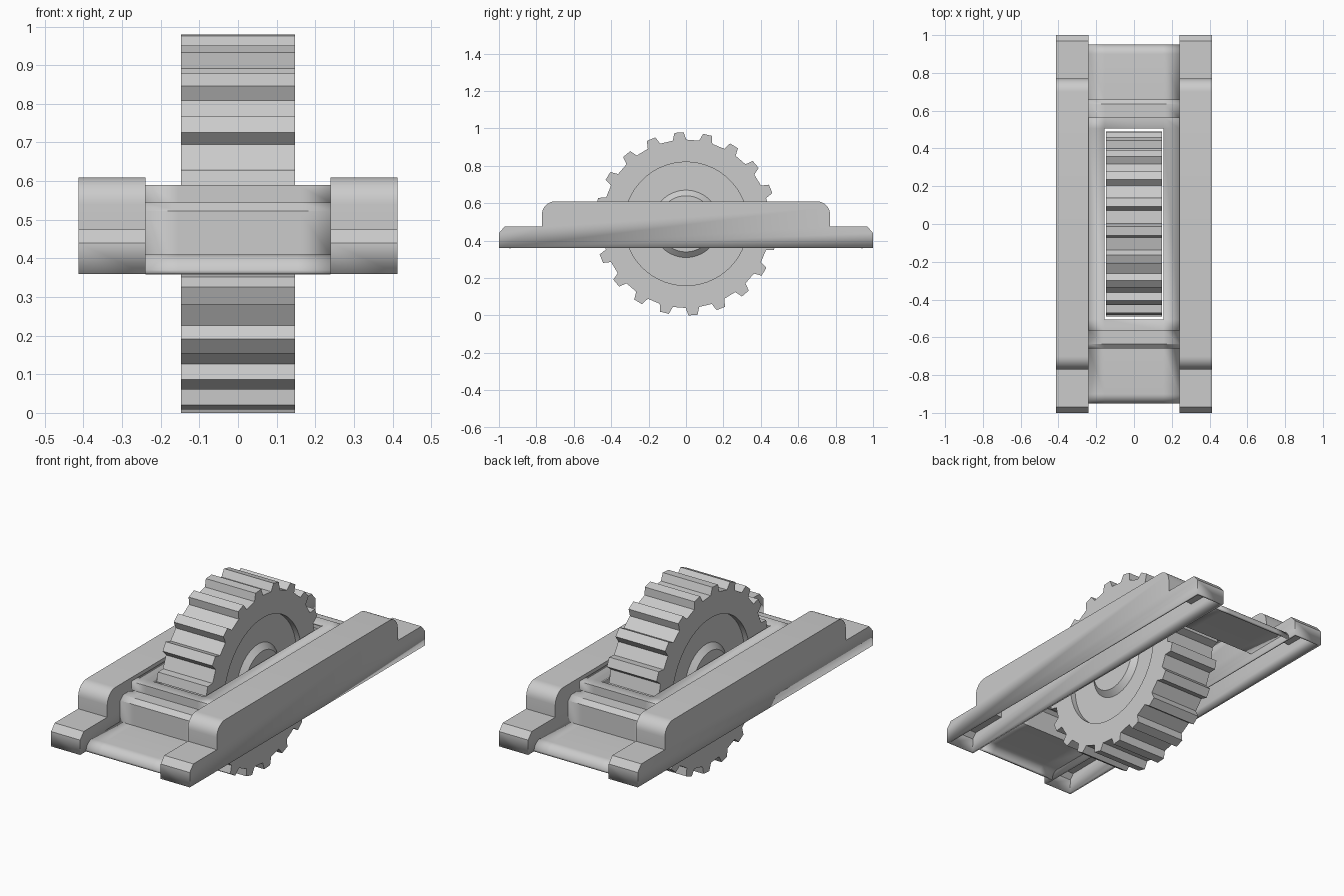
import bpy, bmesh, math

cube = bpy.data.objects.get("Cube")
if cube:
    bpy.data.objects.remove(cube, do_unlink=True)

# One plain grey material
grey = bpy.data.materials.new("plain_grey")
grey.use_nodes = True
colour = (0.6, 0.6, 0.6, 1.0)
grey.diffuse_color = colour
grey.node_tree.nodes["Principled BSDF"].inputs["Base Color"].default_value = colour

WALL = 0.012


def finish(name, bm, wall=0.0):
    """Turn a bmesh into a smooth-by-angle object, with optional wall thickness."""
    bmesh.ops.recalc_face_normals(bm, faces=bm.faces)
    if wall:
        # open shells: make sure the top points up
        top = max((f for f in bm.faces if abs(f.normal.z) > 0.99),
                  key=lambda f: f.calc_center_median().z)
        if top.normal.z < 0:
            bmesh.ops.reverse_faces(bm, faces=bm.faces)
    mesh = bpy.data.meshes.new(name)
    bm.to_mesh(mesh)
    bm.free()
    mesh.materials.append(grey)
    obj = bpy.data.objects.new(name, mesh)
    bpy.context.collection.objects.link(obj)
    bpy.ops.object.select_all(action="DESELECT")
    obj.select_set(True)
    bpy.context.view_layer.objects.active = obj
    bpy.ops.object.shade_smooth_by_angle(angle=math.radians(25))
    if wall:
        mod = obj.modifiers.new("wall", "SOLIDIFY")
        mod.thickness = wall
        mod.offset = -1
        mod.use_even_offset = True
    return obj


def arc(cy, cz, r, steps=8):
    """Quarter round from the +y side up to the top."""
    return [(cy + r * math.cos(math.pi / 2 * i / steps),
             cz + r * math.sin(math.pi / 2 * i / steps)) for i in range(steps + 1)]


def both_ends(half):
    """Mirror a half profile (running from the +y end inwards) to the -y end."""
    return half + [(-y, z) for y, z in reversed(half)]


def strip(profile, xs, keep=lambda x, y: True):
    """Sweep an open y-z profile across the x positions."""
    bm = bmesh.new()
    rows = [[bm.verts.new((x, y, z)) for y, z in profile] for x in xs]
    for a, b in zip(rows, rows[1:]):
        for i in range(len(profile) - 1):
            x = (a[i].co.x + b[i].co.x) / 2
            y = (a[i].co.y + a[i + 1].co.y) / 2
            if keep(x, y):
                bm.faces.new((a[i], a[i + 1], b[i + 1], b[i]))
    return bm, rows


# Side rails: hollow, open below, with low chamfered ends and a rounded step
rail_profile = both_ends([(1.0, 0.36), (1.0, 0.44), (0.97, 0.475), (0.77, 0.475)]
                         + arc(0.70, 0.54, 0.07))
for name, xs in (("left_rail", (0.24, 0.413)), ("right_rail", (-0.413, -0.24))):
    bm, rows = strip(rail_profile, xs)
    for row in rows:
        bm.faces.new(row)
    finish(name, bm, WALL)

# Deck between the rails: rounded low ends, stepped middle, slot for the gear
deck_profile = both_ends(arc(0.90, 0.36, 0.05)
                         + [(0.66, 0.41), (0.66, 0.523), (0.635, 0.545),
                            (0.565, 0.545), (0.565, 0.59), (0.505, 0.59)])
bm, rows = strip(deck_profile, (-0.24, -0.155, 0.155, 0.24),
                 lambda x, y: abs(x) > 0.15 or abs(y) > 0.5)
loose = [v for v in bm.verts if not v.link_faces]
bmesh.ops.delete(bm, geom=loose, context="VERTS")
finish("deck", bm, WALL)

# Gear: twenty tapered teeth, recessed sides and a chamfered hub
TEETH, AXLE_Z, HALF = 20, 0.49, 0.148
outline = []
for t in range(TEETH):
    for off, r in ((-4.6, 0.45), (-2.85, 0.49), (2.85, 0.49), (4.6, 0.45)):
        a = math.radians(4.4 + t * 360 / TEETH + off)
        outline.append((r * math.cos(a), r * math.sin(a)))
count = len(outline)


def circle(r):
    start = math.radians(4.4 - 6.75)
    return [(r * math.cos(start + math.tau * i / count),
             r * math.sin(start + math.tau * i / count)) for i in range(count)]


side = [(0.145, circle(0.15)), (0.118, circle(0.18)), (0.118, circle(0.33)),
        (HALF, circle(0.33)), (HALF, outline)]
sections = [(-x, pts) for x, pts in side] + side[::-1]
bm = bmesh.new()
rings = [[bm.verts.new((x, y, z + AXLE_Z)) for y, z in pts] for x, pts in sections]
for a, b in zip(rings, rings[1:]):
    for i in range(count):
        j = (i + 1) % count
        bm.faces.new((a[i], a[j], b[j], b[i]))
bm.faces.new(rings[0])
bm.faces.new(rings[-1])
finish("gear", bm)
